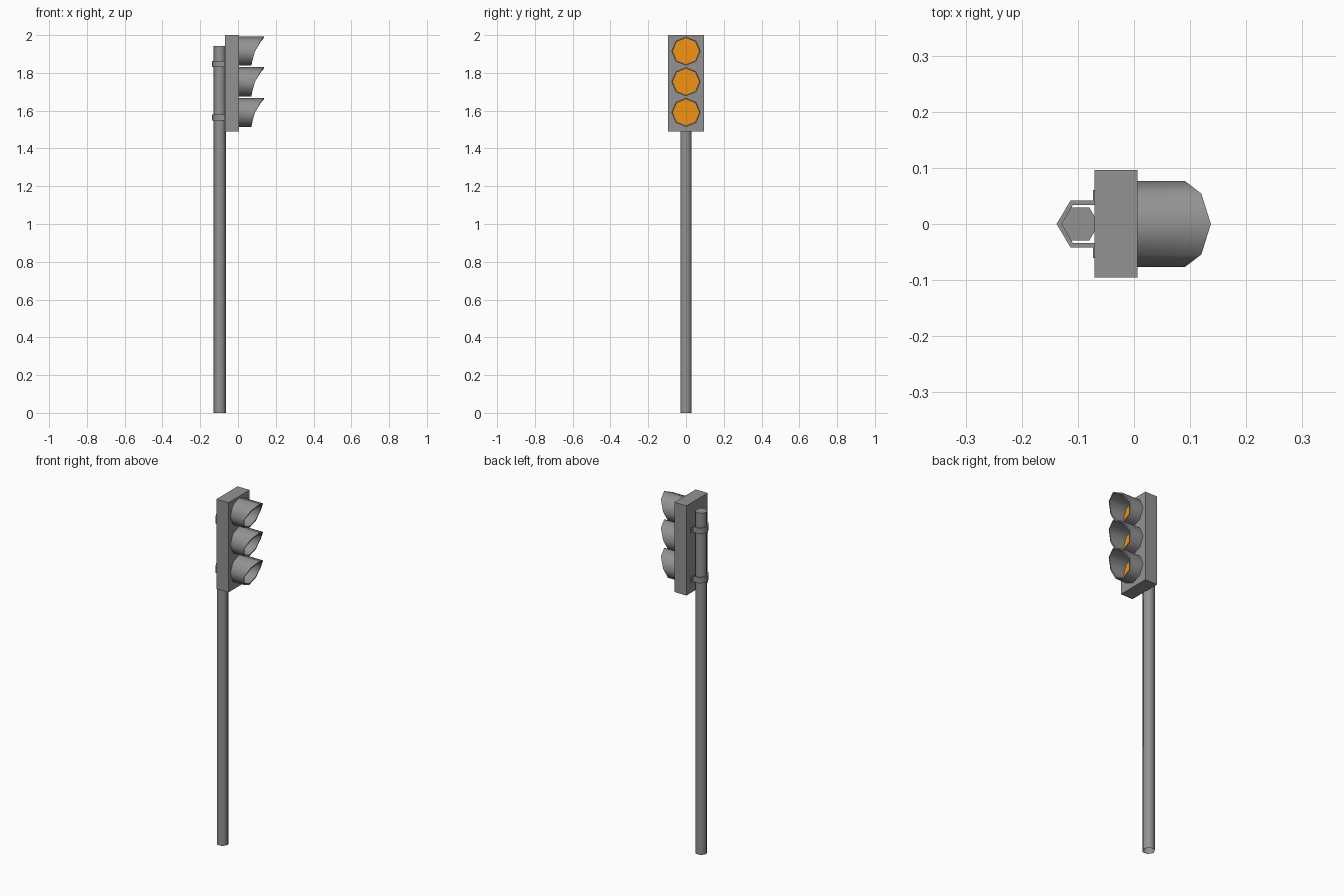
import bpy, bmesh, math

if "Cube" in bpy.data.objects:
    bpy.data.objects.remove(bpy.data.objects["Cube"])

def material(name, colour):
    mat = bpy.data.materials.new(name)
    mat.diffuse_color = (*colour, 1)
    mat.use_nodes = True
    mat.node_tree.nodes["Principled BSDF"].inputs["Base Color"].default_value = mat.diffuse_color
    return mat

grey = material("dark_grey", (0.29, 0.29, 0.29))
amber = material("amber_lens", (0.90, 0.29, 0.006))

def make_object(name, bm, mat=grey, smooth=False):
    bmesh.ops.recalc_face_normals(bm, faces=bm.faces)
    mesh = bpy.data.meshes.new(name)
    bm.to_mesh(mesh)
    bm.free()
    mesh.materials.append(mat)
    ob = bpy.data.objects.new(name, mesh)
    bpy.context.collection.objects.link(ob)
    if smooth:
        bpy.ops.object.select_all(action='DESELECT')
        ob.select_set(True)
        bpy.context.view_layer.objects.active = ob
        bpy.ops.object.shade_smooth_by_angle(angle=math.radians(62))
    return ob

def prism(name, outline, z0, z1, smooth=False, bottom=True):
    """Extrude an XY outline from z0 to z1."""
    bm = bmesh.new()
    low, high = [[bm.verts.new((x, y, z)) for x, y in outline] for z in (z0, z1)]
    bm.faces.new(high)
    if bottom:
        bm.faces.new(low[::-1])
    for i in range(len(outline)):
        bm.faces.new((low[i - 1], low[i], high[i], high[i - 1]))
    return make_object(name, bm, smooth=smooth)

# Hexagonal pole, open at the foot
hexagon = [(-0.096 + 0.0335 * math.cos(i * math.pi / 3),
            0.0335 * math.sin(i * math.pi / 3)) for i in range(6)]
prism("pole", hexagon, 0, 1.943, smooth=True, bottom=False)

# Signal housing
prism("housing", [(-0.07, -0.095), (0.006, -0.095), (0.006, 0.096), (-0.07, 0.096)], 1.49, 2.0)

# Pole clamps: bent strap with outward flanges against the housing
half = [(-0.138, 0), (-0.113, 0.042), (-0.073, 0.042), (-0.073, 0.061),
        (-0.069, 0.061), (-0.069, 0.034), (-0.109, 0.034), (-0.128, 0)]
outline = half + [(x, -y) for x, y in half[-2:0:-1]]
# The strap's two ends meet at its nose, so close it there through both centre points
for i, z in enumerate((1.565, 1.846)):
    prism(f"clamp_{i + 1}", outline, z - 0.016, z + 0.016, smooth=True)

# Octagonal visors with a swept front lip, and the lenses inside them
R_OUT, R_IN, BACK = 0.077, 0.070, 0.004
lip = [0.137, 0.120, 0.090, 0.075, 0.071]      # reach, from top to bottom
for n, zc in enumerate((1.591, 1.753, 1.915)):
    bm = bmesh.new()
    rings = []
    for i in range(8):
        a = i * math.pi / 4
        reach = lip[min(i, 8 - i)]
        rings.append([bm.verts.new((x, r * math.sin(a), zc + r * math.cos(a)))
                      for x, r in ((BACK, R_OUT), (reach, R_OUT),
                                   (reach, R_IN), (BACK, R_IN))])
    for i in range(8):
        p, q = rings[i], rings[(i + 1) % 8]
        for k in range(4):
            m = (k + 1) % 4
            bm.faces.new((p[k], q[k], q[m], p[m]))
    make_object(f"visor_{n + 1}", bm, smooth=True)

    bm = bmesh.new()
    bm.faces.new([bm.verts.new((0.009, -0.0705 * math.sin(i * math.pi / 4),
                                zc + 0.0705 * math.cos(i * math.pi / 4)))
                  for i in range(8)][::-1])
    lens = make_object(f"lens_{n + 1}", bm, amber)
    if lens.data.polygons[0].normal.x < 0:
        lens.data.flip_normals()
